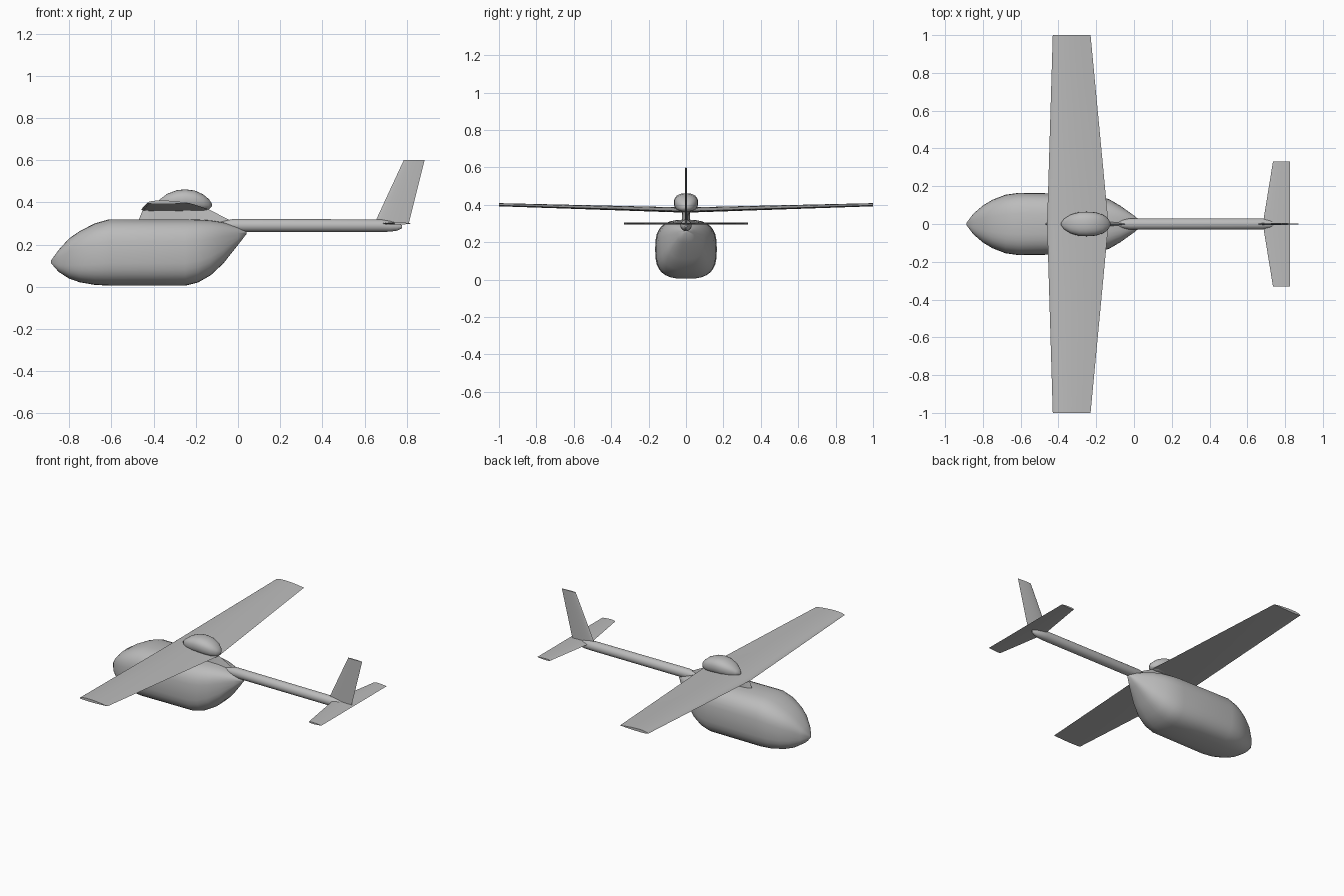
import bpy, bmesh, math
from mathutils import Vector

cube = bpy.data.objects.get("Cube")
if cube:
    bpy.data.objects.remove(cube)

grey = bpy.data.materials.new("plain grey")
grey.use_nodes = True
colour = (0.5, 0.5, 0.5, 1)
grey.diffuse_color = colour
grey.node_tree.nodes["Principled BSDF"].inputs["Base Color"].default_value = colour


def loft(name, rings, angle=40):
    """Skin a list of equal-length rings and cap both ends."""
    bm = bmesh.new()
    loops = [[bm.verts.new(p) for p in ring] for ring in rings]
    count = len(loops[0])
    for a, b in zip(loops, loops[1:]):
        for i in range(count):
            j = (i + 1) % count
            bm.faces.new((a[i], a[j], b[j], b[i]))
    bm.faces.new(loops[0])
    bm.faces.new(loops[-1])
    bmesh.ops.recalc_face_normals(bm, faces=bm.faces)
    mesh = bpy.data.meshes.new(name)
    bm.to_mesh(mesh)
    bm.free()
    mesh.materials.append(grey)
    obj = bpy.data.objects.new(name, mesh)
    bpy.context.collection.objects.link(obj)
    bpy.ops.object.select_all(action='DESELECT')
    obj.select_set(True)
    bpy.context.view_layer.objects.active = obj
    bpy.ops.object.shade_smooth_by_angle(angle=math.radians(angle))
    return obj


def body_ring(x, half_width, low, high, power, sides):
    """Rounded-square section across the x axis."""
    ring = []
    for i in range(sides):
        t = 2 * math.pi * i / sides
        c, s = math.cos(t), math.sin(t)
        y = math.copysign(abs(c) ** (2 / power), c) * half_width
        z = math.copysign(abs(s) ** (2 / power), s) * (high - low) / 2
        ring.append((x, y, (low + high) / 2 + z))
    return ring


def body(name, stations, power=2, sides=24):
    return loft(name, [body_ring(*s, power, sides) for s in stations], 50)


def foil_ring(start, end, across, upper, lower, steps=8):
    """Airfoil section from leading to trailing edge, thick along 'across'."""
    start, end, across = Vector(start), Vector(end), Vector(across)
    def bulge(t):
        return 2.6 * math.sqrt(t) * (1 - t)
    top = [(i / steps) ** 1.6 for i in range(steps + 1)]
    ring = [start.lerp(end, t) + across * upper * bulge(t) for t in top]
    ring += [start.lerp(end, t) - across * lower * bulge(t) for t in reversed(top[1:-1])]
    return ring


# Fuselage pod: x, half width, bottom, top
body("fuselage", [
    (-0.887, 0.006, 0.112, 0.124), (-0.85, 0.055, 0.07, 0.175),
    (-0.80, 0.098, 0.038, 0.23), (-0.75, 0.128, 0.021, 0.264),
    (-0.68, 0.155, 0.009, 0.30), (-0.61, 0.165, 0.005, 0.32),
    (-0.42, 0.162, 0.005, 0.32), (-0.25, 0.16, 0.005, 0.32),
    (-0.19, 0.15, 0.02, 0.319), (-0.13, 0.13, 0.054, 0.315),
    (-0.07, 0.095, 0.11, 0.305), (0.0, 0.045, 0.198, 0.283),
    (0.04, 0.012, 0.25, 0.262)], power=2.9, sides=32)

# Tail boom
body("tail_boom", [
    (-0.12, 0.012, 0.28, 0.30), (-0.02, 0.03, 0.26, 0.322),
    (0.68, 0.03, 0.26, 0.319), (0.72, 0.025, 0.261, 0.312),
    (0.755, 0.016, 0.266, 0.302), (0.777, 0.005, 0.277, 0.292)])

# Engine nacelle on top of the wing
body("engine_nacelle", [
    (-0.387, 0.006, 0.385, 0.396), (-0.37, 0.028, 0.372, 0.415),
    (-0.335, 0.05, 0.365, 0.441), (-0.29, 0.063, 0.362, 0.458),
    (-0.25, 0.065, 0.362, 0.462), (-0.205, 0.062, 0.36, 0.456),
    (-0.165, 0.05, 0.361, 0.438), (-0.138, 0.03, 0.367, 0.415),
    (-0.124, 0.006, 0.381, 0.395)], power=2.4)

# Main wing with slight dihedral
UP, SIDE = (0, 0, 1), (0, 1, 0)
tip_r, root, tip_l = [
    foil_ring((lead, y, z), (trail, y, z), UP, thick, thick * 0.4)
    for lead, trail, y, z, thick in (
        (-0.43, -0.23, -1, 0.397, 0.012),
        (-0.46, -0.135, 0, 0.366, 0.02),
        (-0.43, -0.23, 1, 0.397, 0.012))]
loft("main_wing", [tip_r, root, tip_l])

# Pylon joining wing and fuselage
loft("wing_pylon", [
    foil_ring((-0.478, 0, 0.30), (-0.01, 0, 0.30), SIDE, 0.024, 0.024),
    foil_ring((-0.45, 0, 0.368), (-0.14, 0, 0.368), SIDE, 0.02, 0.02)])

# Horizontal tail
loft("tailplane", [
    foil_ring((lead, y, 0.3), (0.827, y, 0.3), UP, 0.005, 0.005)
    for lead, y in ((0.736, -0.332), (0.682, 0), (0.736, 0.332))])

# Vertical tail
loft("tail_fin", [
    foil_ring((0.647, 0, 0.3), (0.81, 0, 0.3), SIDE, 0.005, 0.005),
    foil_ring((0.786, 0, 0.6), (0.885, 0, 0.6), SIDE, 0.004, 0.004)])
